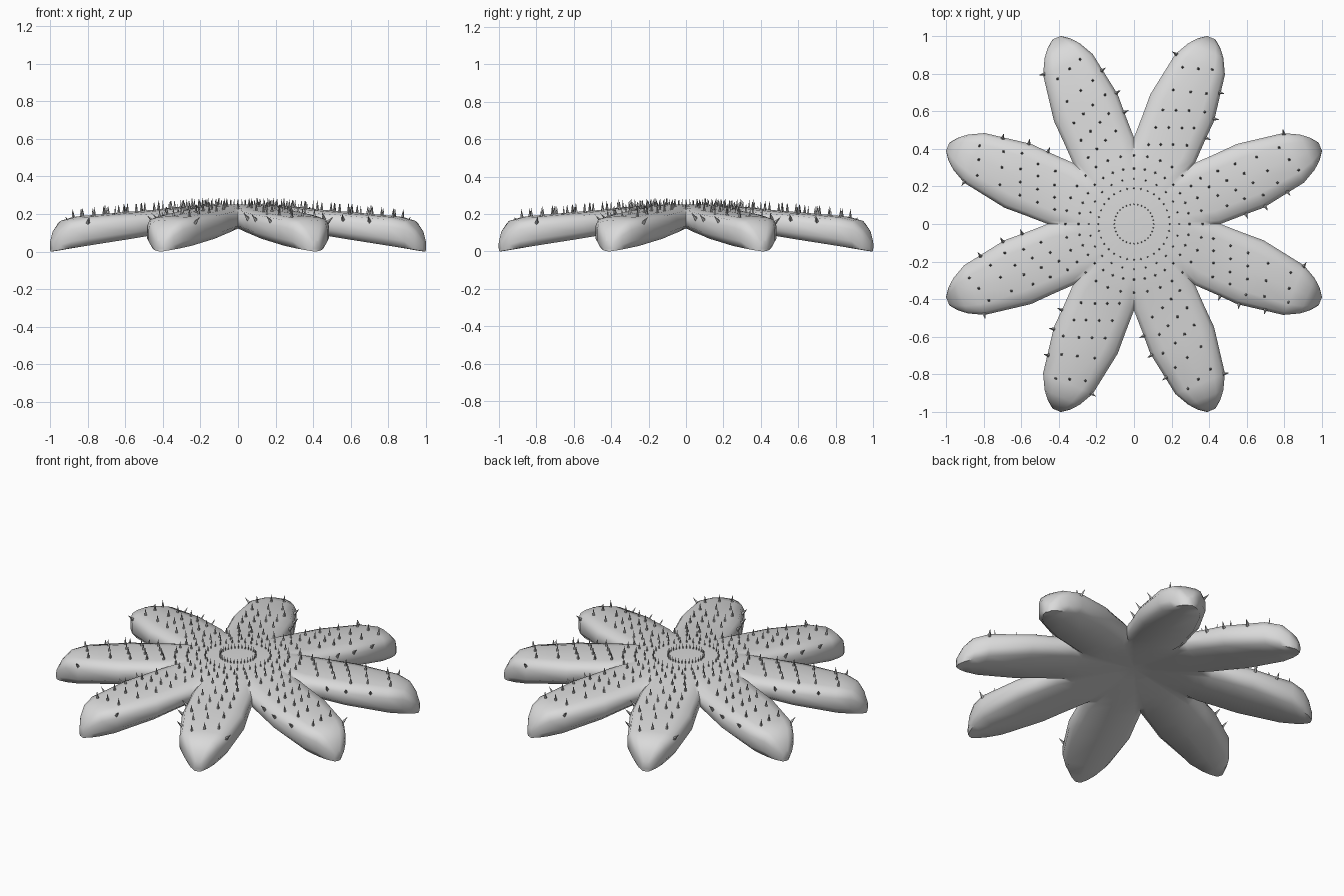
import bpy, bmesh, math
from mathutils import Vector
from mathutils.bvhtree import BVHTree

if "Cube" in bpy.data.objects:
    bpy.data.objects.remove(bpy.data.objects["Cube"])

ARMS = 8
HALF = math.pi / ARMS
NOTCH = 0.425


def material(name, c):
    m = bpy.data.materials.new(name)
    m.diffuse_color = (c, c, c, 1)
    m.use_nodes = True
    m.node_tree.nodes["Principled BSDF"].inputs["Base Color"].default_value = m.diffuse_color
    return m


skin = material("light grey skin", 0.7)
dark = material("mid grey spines", 0.42)


def finish(bm, name, mat):
    me = bpy.data.meshes.new(name)
    bm.to_mesh(me)
    me.materials.append(mat)
    ob = bpy.data.objects.new(name, me)
    bpy.context.collection.objects.link(ob)
    return ob


def arm_point(k, u, v, z):
    """u runs along arm k, v runs clockwise across it."""
    a = HALF + k * 2 * HALF
    return Vector((u * math.cos(a) + v * math.sin(a),
                   u * math.sin(a) - v * math.cos(a), z))


# Cross-section: (fraction of half width, fraction of height)
TOP = [(-1, .68), (-.89, .89), (-.58, .97), (0, 1), (.58, .97), (.89, .89), (1, .68)]
BOTTOM = [(1, .28), (.78, .04), (0, 0), (-.78, .04), (-1, .28)]
# Arm stations: distance, half width, bottom z, top z
OUTER = [(NOTCH, .176, .101, .228), (.55, .179, .082, .218), (.67, .184, .063, .209),
         (.92, .143, .024, .188), (1.0, .101, .011, .168),
         (1.045, .063, .004, .12), (1.074, .024, 0, .06)]
INNER = [0, .1, .2, .28, .35]

# Body: a central disc of wedges with eight rounded arms
bm = bmesh.new()


def bridge(rows, closed):
    for r0, r1 in zip(rows, rows[1:]):
        n = len(r0)
        for i in range(n if closed else n - 1):
            j = (i + 1) % n
            bm.faces.new((r0[i], r0[j], r1[j], r1[i]))


for k in range(ARMS):
    rows = []
    for u, w, b, t in OUTER:
        rows.append([bm.verts.new(arm_point(k, u, f * w, b + h * (t - b)))
                     for f, h in TOP + BOTTOM])
    bridge(rows, True)
    bm.faces.new(rows[-1])
    # wedge surfaces flatten out toward the centre
    for part, first, last in ((TOP, 0, 7), (BOTTOM, 7, 12)):
        inner = []
        for u in INNER:
            s = u / NOTCH
            b, t = .168 - .067 * s, .252 - .024 * s * s
            row = []
            for f, h in part:
                ref = 1 if part is TOP else 0
                hh = ref + (h - ref) * s ** 6
                row.append(bm.verts.new(arm_point(k, u, f * u * math.tan(HALF),
                                                  b + hh * (t - b))))
            inner.append(row)
        inner.append(rows[0][first:last])
        bridge(inner, False)

bmesh.ops.remove_doubles(bm, verts=bm.verts, dist=0.0005)
bmesh.ops.dissolve_degenerate(bm, edges=bm.edges, dist=0.0001)
bmesh.ops.recalc_face_normals(bm, faces=bm.faces)
tree = BVHTree.FromBMesh(bm)
body = finish(bm, "starfish_body", skin)
bpy.context.view_layer.objects.active = body
body.select_set(True)
bpy.ops.object.shade_smooth_by_angle(angle=math.radians(60))

# Spines: small four-sided cones set on the surface
sp = bmesh.new()
SIDES = 4


def spine(origin, ray, lean, length=.046, radius=.009):
    hit, normal, _, _ = tree.ray_cast(origin, ray)
    if hit is None:
        return
    axis = (normal * lean + Vector((0, 0, 1 - lean))).normalized()
    q = axis.to_track_quat('Z', 'Y')
    base = hit - axis * .006
    ring = [sp.verts.new(base + q @ Vector((radius * math.cos(i * math.tau / SIDES),
                                            radius * math.sin(i * math.tau / SIDES), 0)))
            for i in range(SIDES)]
    tip = sp.verts.new(hit + axis * length)
    for i in range(SIDES):
        sp.faces.new((ring[i], ring[(i + 1) % SIDES], tip))
    sp.faces.new(ring[::-1])


DOWN = Vector((0, 0, -1))

# Rings of spines on the disc, growing outward
for r, count, size in ((.105, 32, .5), (.19, 32, .6), (.24, 24, .7),
                       (.295, 32, .85), (.365, 32, .95)):
    for i in range(count):
        a = math.pi / 2 + i * math.tau / count
        spine(Vector((r * math.cos(a), r * math.sin(a), 1)), DOWN, .3,
              .028 + .016 * size, .009 * size)

for k in range(ARMS):
    # Staggered rows along each arm
    for u, columns in ((.44, (-.09, -.03, .03, .10)), (.54, (-.09, -.025, .04, .10)),
                       (.64, (-.09, -.025, .04, .12)), (.76, (-.08, .01, .09)),
                       (.89, (-.08, 0, .07))):
        for i, v in enumerate(columns):
            spine(arm_point(k, u + .025 * i - .02, v, 1), DOWN, .4)
    # Spines poking out from the arm edges
    for u, side in ((.57, 1), (.68, 1), (.82, 1), (.92, -1)):
        z = .175 - .06 * (u - .57)
        out = arm_point(k, u, side * .3, z)
        spine(out, (arm_point(k, u, 0, z) - out).normalized(), .7, .045, .011)

bmesh.ops.recalc_face_normals(sp, faces=sp.faces)
finish(sp, "spines", dark)
